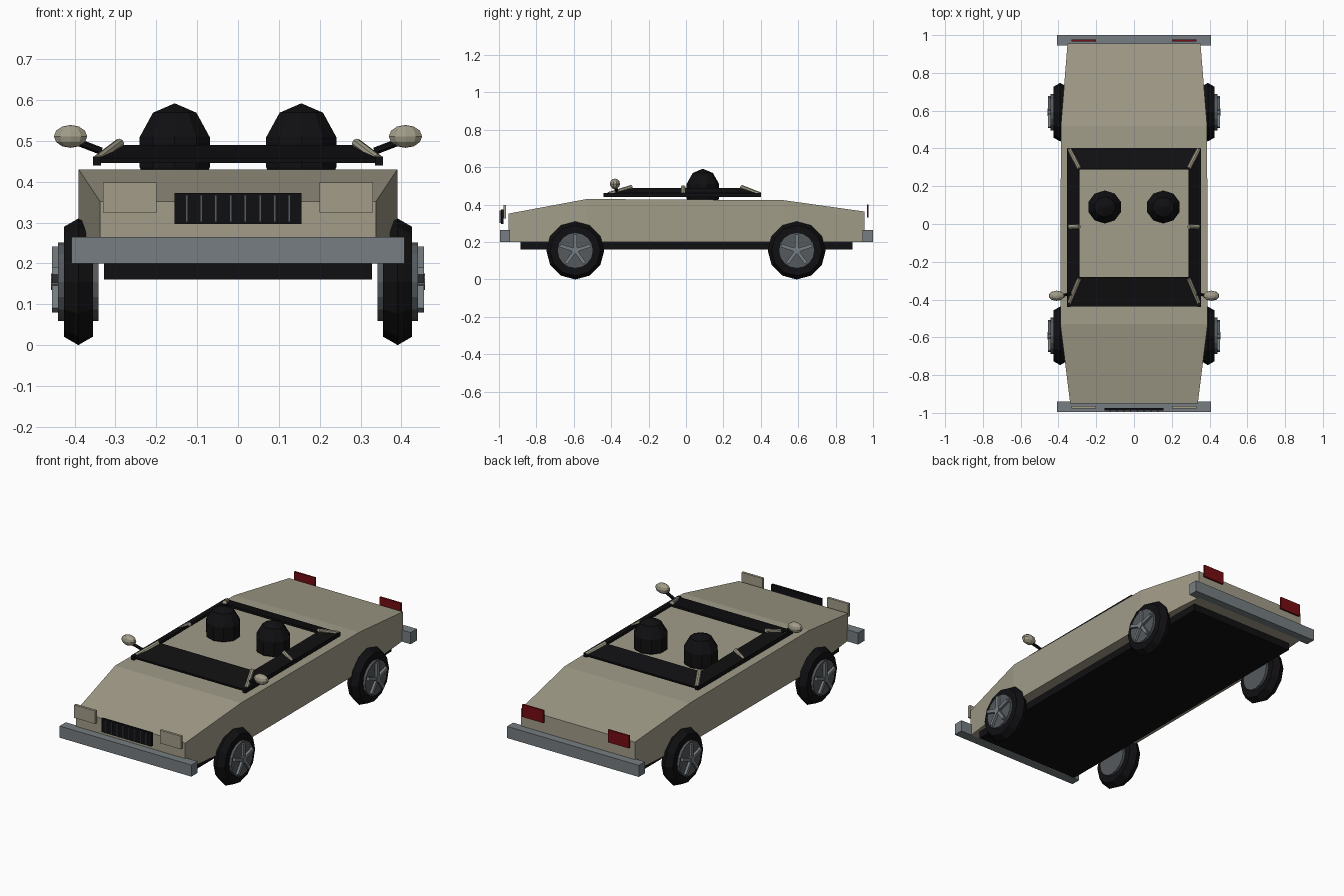
import bpy, bmesh, math
from mathutils import Vector, Matrix

if "Cube" in bpy.data.objects:
    bpy.data.objects.remove(bpy.data.objects["Cube"])


def mat(name, r, g, b):
    m = bpy.data.materials.new(name)
    m.diffuse_color = (r, g, b, 1)
    m.use_nodes = True
    m.node_tree.nodes["Principled BSDF"].inputs["Base Color"].default_value = m.diffuse_color
    return m


BEIGE = mat("beige_paint", 0.36, 0.335, 0.25)
BLACK = mat("black_trim", 0.005, 0.005, 0.006)
STEEL = mat("steel_grey", 0.18, 0.205, 0.22)
DARK = mat("dark_steel", 0.09, 0.10, 0.11)
RED = mat("red_lamp", 0.18, 0.004, 0.006)


def finish(name, bm, material):
    bmesh.ops.recalc_face_normals(bm, faces=bm.faces)
    me = bpy.data.meshes.new(name)
    bm.to_mesh(me)
    bm.free()
    me.materials.append(material)
    ob = bpy.data.objects.new(name, me)
    bpy.context.collection.objects.link(ob)
    return ob


def box(name, x, y, z, material):
    """Box from (min, max) ranges."""
    bm = bmesh.new()
    bmesh.ops.create_cube(bm, size=1)
    for v in bm.verts:
        v.co = Vector([(r[0] + r[1]) / 2 + c * (r[1] - r[0])
                       for c, r in zip(v.co, (x, y, z))])
    return finish(name, bm, material)


def rod(name, a, b, radius, material, sides=8):
    a, b = Vector(a), Vector(b)
    bm = bmesh.new()
    rot = (b - a).to_track_quat('Z', 'Y').to_matrix().to_4x4()
    bmesh.ops.create_cone(bm, cap_ends=True, segments=sides, radius1=radius,
                          radius2=radius, depth=(b - a).length,
                          matrix=Matrix.Translation((a + b) / 2) @ rot)
    return finish(name, bm, material)


def ball(name, centre, size, segs, rings, material):
    bm = bmesh.new()
    bmesh.ops.create_uvsphere(bm, u_segments=segs, v_segments=rings, radius=1,
                              matrix=Matrix.Translation(centre) @ Matrix.Diagonal((*size, 1)))
    return finish(name, bm, material)


def tyre(name, centre, major, minor, segs, sides):
    """Ring around the x axis with a hexagonal section."""
    bm = bmesh.new()
    rings = []
    for i in range(segs):
        a = 2 * math.pi * i / segs
        ring = []
        for j in range(sides):
            t = 2 * math.pi * j / sides
            r = major + minor * math.cos(t)
            ring.append(bm.verts.new(Vector(centre) + Vector(
                (minor * math.sin(t), r * math.sin(a), r * math.cos(a)))))
        rings.append(ring)
    for i in range(segs):
        p, q = rings[i], rings[(i + 1) % segs]
        for j in range(sides):
            k = (j + 1) % sides
            bm.faces.new((p[j], p[k], q[k], q[j]))
    return finish(name, bm, BLACK)


# Body: lofted stations (y, half width, top height)
bm = bmesh.new()
loops = []
for y, w, h in [(-0.95, 0.338, 0.352), (-0.53, 0.39, 0.43),
                (0.52, 0.387, 0.424), (0.955, 0.352, 0.363)]:
    loops.append([bm.verts.new(c) for c in
                  ((-w, y, 0.2), (w, y, 0.2), (w, y, h), (-w, y, h))])
for p, q in zip(loops, loops[1:]):
    for j in range(4):
        k = (j + 1) % 4
        bm.faces.new((p[j], p[k], q[k], q[j]))
bm.faces.new(loops[0])
bm.faces.new(loops[-1])
finish("body", bm, BEIGE)

# Underbody and bumpers
box("underbody", (-0.328, 0.328), (-0.885, 0.89), (0.16, 0.205), BLACK)
box("front_bumper", (-0.408, 0.408), (-0.995, -0.94), (0.2, 0.265), STEEL)
box("rear_bumper", (-0.408, 0.408), (0.945, 1.0), (0.2, 0.265), STEEL)

# Open window frame: sloped ring above the body, given thickness
bm = bmesh.new()
ring = []
for x, y0, y1, z in [(0.352, -0.435, 0.40, 0.452), (0.29, -0.28, 0.29, 0.484)]:
    ring.append([bm.verts.new(c) for c in
                 ((-x, y0, z), (x, y0, z), (x, y1, z), (-x, y1, z))])
for j in range(4):
    k = (j + 1) % 4
    bm.faces.new((ring[0][j], ring[0][k], ring[1][k], ring[1][j]))
frame = finish("window_frame", bm, BLACK)
mod = frame.modifiers.new("thickness", 'SOLIDIFY')
mod.thickness = 0.012
mod.offset = 0

# Grille with slats
box("grille", (-0.155, 0.155), (-0.988, -0.975), (0.297, 0.373), BLACK)
for i in range(8):
    x = (i - 3.5) * 0.036
    box("grille_slat", (x - 0.003, x + 0.003), (-0.996, -0.986), (0.302, 0.368), DARK)

for s, side in ((-1, "left"), (1, "right")):
    def span(a, b):
        return tuple(sorted((s * a, s * b)))

    # Belt rails and pillars
    box(side + "_belt_rail", span(0.335, 0.355), (-0.44, 0.40), (0.44, 0.462), BLACK)
    for part, y0, y1 in (("front", -0.415, -0.29), ("middle", -0.015, -0.015),
                         ("rear", 0.395, 0.295)):
        rod(f"{side}_{part}_pillar", (s * 0.342, y0, 0.455), (s * 0.29, y1, 0.494),
            0.012, BEIGE)

    # Headrests
    ball(side + "_headrest", (s * 0.155, 0.09, 0.472), (0.095, 0.092, 0.12), 10, 5, BLACK)

    # Mirrors
    ball(side + "_mirror", (s * 0.41, -0.38, 0.511), (0.043, 0.027, 0.028), 10, 6, BEIGE)
    rod(side + "_mirror_stem", (s * 0.335, -0.37, 0.475), (s * 0.395, -0.38, 0.498),
        0.009, BLACK, 6)

    # Lamps
    box(side + "_headlight", span(0.2, 0.33), (-0.977, -0.963), (0.325, 0.398), BEIGE)
    box(side + "_taillight", span(0.2, 0.33), (0.967, 0.977), (0.33, 0.4), RED)

    # Wheels: tyre, rim disc, five spokes and hub cap
    for y, end in ((-0.592, "front"), (0.592, "rear")):
        n = f"{side}_{end}_"
        zc = 0.155
        tyre(n + "tyre", (s * 0.391, y, zc), 0.114, 0.041, 12, 6)
        rod(n + "rim", (s * 0.341, y, zc), (s * 0.441, y, zc), 0.096, DARK, 16)
        rod(n + "hub", (s * 0.44, y, zc), (s * 0.458, y, zc), 0.02, STEEL, 10)
        for i in range(5):
            a = 2 * math.pi * i / 5
            spoke = box(n + "spoke", (-0.009, 0.009), (-0.009, 0.009), (0.0, 0.086), STEEL)
            spoke.matrix_world = (Matrix.Translation((s * 0.446, y, zc))
                                  @ Matrix.Rotation(a, 4, 'X'))
